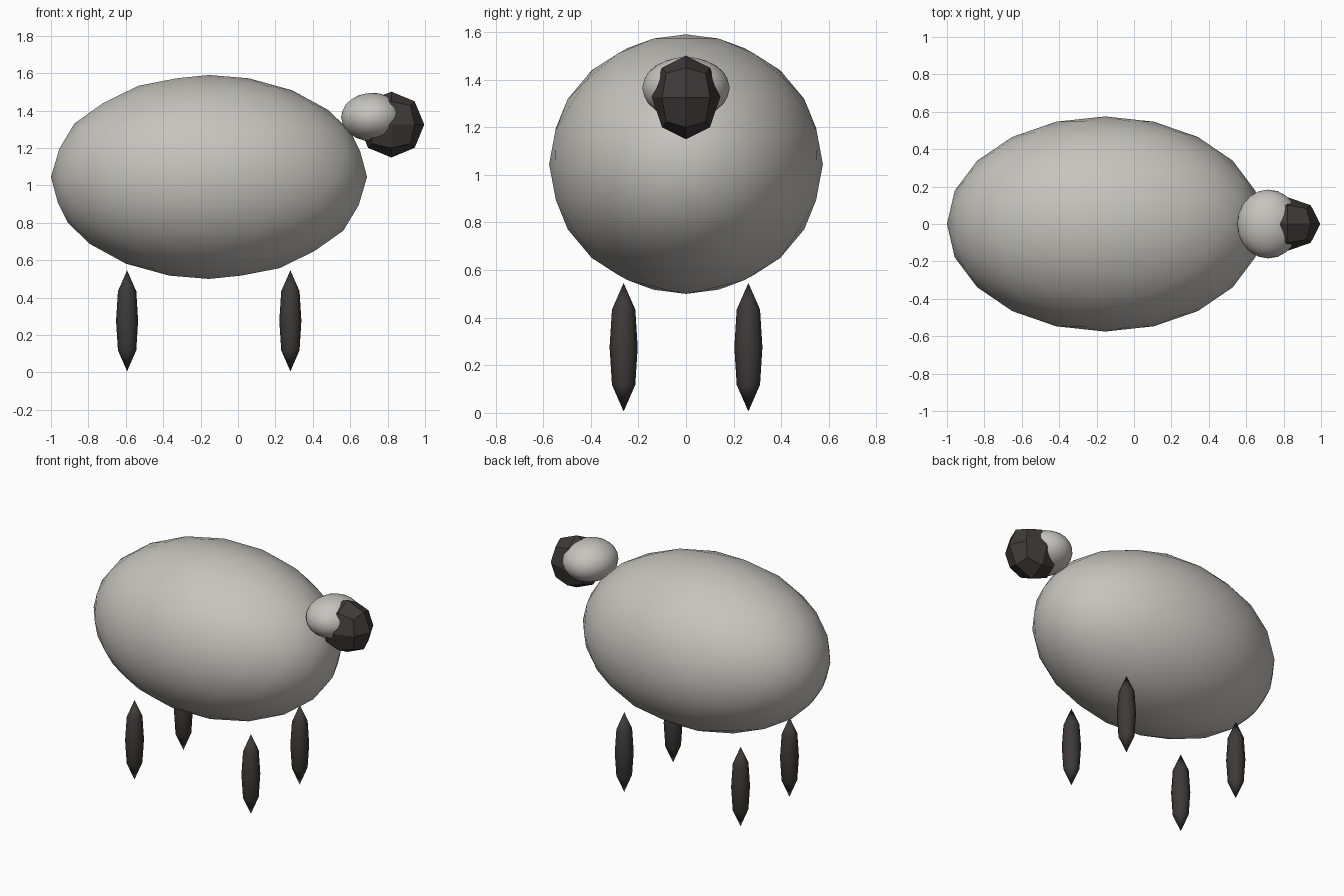
import bpy, bmesh, math
from mathutils import Vector

if "Cube" in bpy.data.objects:
    bpy.data.objects.remove(bpy.data.objects["Cube"])


def material(name, rgb):
    m = bpy.data.materials.new(name)
    m.diffuse_color = (*rgb, 1)
    m.use_nodes = True
    m.node_tree.nodes["Principled BSDF"].inputs["Base Color"].default_value = m.diffuse_color
    return m


WOOL = material("wool_grey", (0.56, 0.55, 0.51))
DARK = material("dark_brown", (0.050, 0.042, 0.041))


def finish(name, bm, mat, centre, scale, smooth):
    for v in bm.verts:
        v.co = Vector(a * b + c for a, b, c in zip(v.co, scale, centre))
    bmesh.ops.recalc_face_normals(bm, faces=bm.faces)
    me = bpy.data.meshes.new(name)
    bm.to_mesh(me)
    bm.free()
    me.materials.append(mat)
    me.polygons.foreach_set("use_smooth", [smooth] * len(me.polygons))
    ob = bpy.data.objects.new(name, me)
    bpy.context.collection.objects.link(ob)
    return ob


def ico(name, mat, centre, scale, level):
    bm = bmesh.new()
    bmesh.ops.create_icosphere(bm, subdivisions=level, radius=1)
    return finish(name, bm, mat, centre, scale, True)


def cube_ball(name, mat, centre, scale):
    bm = bmesh.new()
    bmesh.ops.create_cube(bm, size=2)
    bmesh.ops.subdivide_edges(bm, edges=bm.edges[:], cuts=1, use_grid_fill=True)
    for v in bm.verts:
        v.co.normalize()
    return finish(name, bm, mat, centre, scale, False)


def spindle(name, mat, centre, profile, sides=8):
    # pointed lathe: profile holds (radius, height) between the two tips
    bm = bmesh.new()
    rings = [[bm.verts.new((r * math.cos(2 * math.pi * i / sides),
                            r * math.sin(2 * math.pi * i / sides), z))
              for i in range(sides)] for r, z in profile]
    tips = [bm.verts.new((0, 0, z)) for z in (-0.27, 0.27)]
    for i in range(sides):
        j = (i + 1) % sides
        for a, b in zip(rings, rings[1:]):
            bm.faces.new((a[i], a[j], b[j], b[i]))
        bm.faces.new((rings[0][j], rings[0][i], tips[0]))
        bm.faces.new((rings[-1][i], rings[-1][j], tips[1]))
    return finish(name, bm, mat, centre, (1, 1, 1), True)


# Fleece body
ico("body", WOOL, (-0.155, 0, 1.045), (0.845, 0.575, 0.545), 3)

# Faceted face with a woolly cap behind it
cube_ball("face", DARK, (0.82, 0, 1.325), (0.176, 0.143, 0.176))
ico("head_wool", WOOL, (0.718, 0, 1.365), (0.167, 0.184, 0.13), 3)

# Four pointed legs
for lx, end in ((-0.593, "back"), (0.28, "front")):
    for ly, side in ((-0.262, "right"), (0.262, "left")):
        spindle(f"leg_{end}_{side}", DARK, (lx, ly, 0.276),
                [(0.049, -0.158), (0.059, 0), (0.049, 0.158)])
